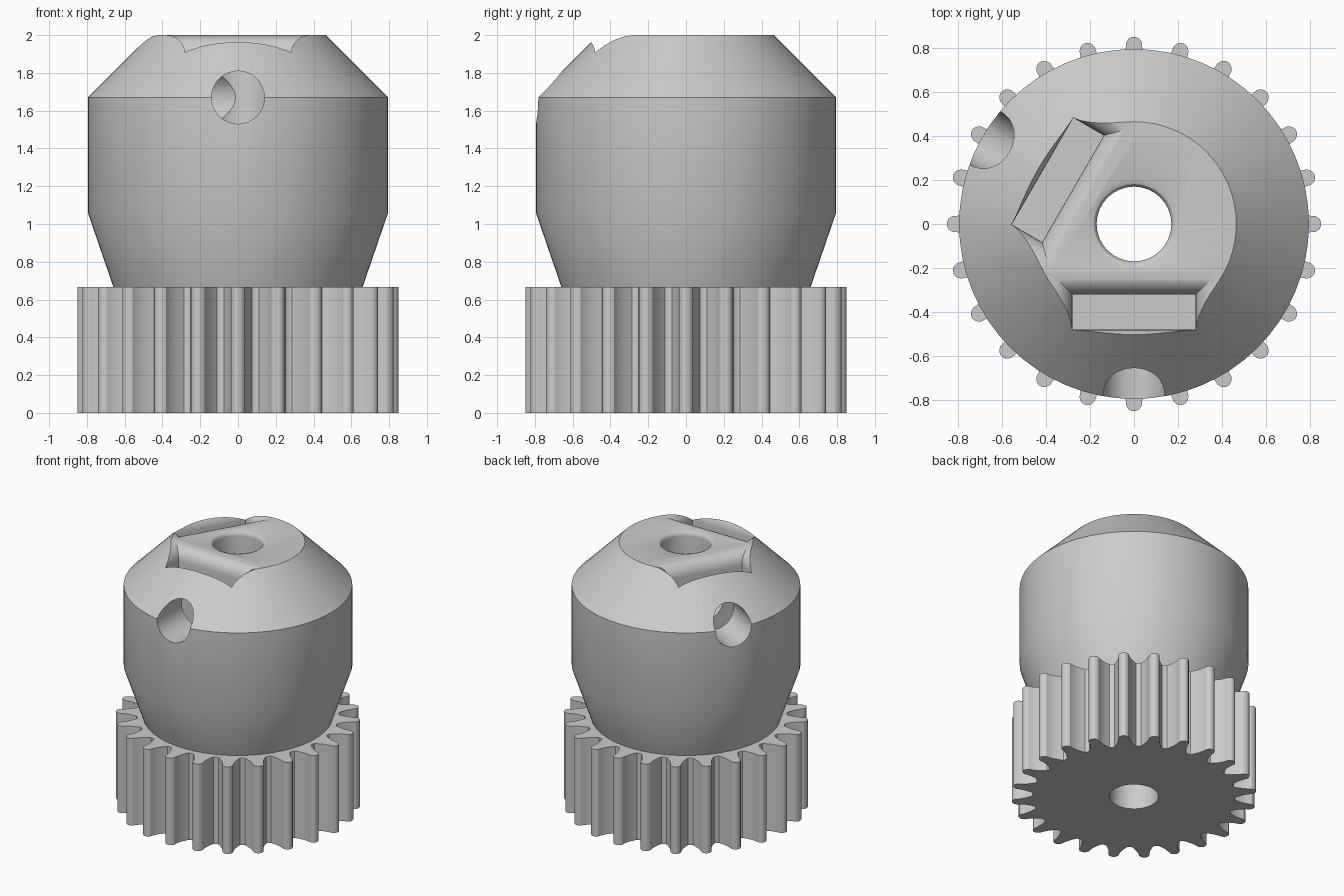
import bpy, bmesh
from math import sin, cos, pi, radians, sqrt
from mathutils import Matrix

cube = bpy.data.objects.get("Cube")
if cube:
    bpy.data.objects.remove(cube, do_unlink=True)

GEAR_TOP, HEIGHT = 0.667, 2.0
TEETH, SEGMENTS = 24, 64
BORE, SCREW, SCREW_Z = 0.17, 0.14, 1.67
FLARE = 0.10

metal = bpy.data.materials.new("plain_grey")
grey = (0.6, 0.6, 0.6, 1)
metal.diffuse_color = grey
metal.use_nodes = True
metal.node_tree.nodes["Principled BSDF"].inputs["Base Color"].default_value = grey


def stack(name, rings, matrix=Matrix()):
    """Closed solid from equally long rings of points, bottom to top."""
    bm = bmesh.new()
    loops = [[bm.verts.new(p) for p in ring] for ring in rings]
    n = len(loops[0])
    for low, high in zip(loops, loops[1:]):
        for i in range(n):
            j = (i + 1) % n
            bm.faces.new((low[i], low[j], high[j], high[i]))
    bm.faces.new(loops[0][::-1])
    bm.faces.new(loops[-1])
    bmesh.ops.recalc_face_normals(bm, faces=bm.faces)
    bm.transform(matrix)
    mesh = bpy.data.meshes.new(name)
    bm.to_mesh(mesh)
    bm.free()
    mesh.materials.append(metal)
    obj = bpy.data.objects.new(name, mesh)
    bpy.context.collection.objects.link(obj)
    return obj


def circle(r, z, n=SEGMENTS):
    return [(r * cos(2 * pi * i / n), r * sin(2 * pi * i / n), z) for i in range(n)]


def lathe(name, profile, matrix=Matrix(), n=SEGMENTS):
    return stack(name, [circle(r, z, n) for r, z in profile], matrix)


def combine(target, other, operation):
    mod = target.modifiers.new(operation, "BOOLEAN")
    mod.operation = operation
    mod.solver = "EXACT"
    mod.object = other
    graph = bpy.context.evaluated_depsgraph_get()
    mesh = bpy.data.meshes.new_from_object(target.evaluated_get(graph))
    target.modifiers.clear()
    target.data = mesh
    bpy.data.objects.remove(other, do_unlink=True)


def round_over(depth, radius):
    """Outward offset of a rounded entry at a depth below the top."""
    return radius - sqrt(max(0, radius ** 2 - (radius - depth) ** 2))


# Toothed wheel: half a tooth, mirrored and repeated
half = [(0.70, 7.5), (0.705, 6.0), (0.73, 4.7), (0.765, 3.4),
        (0.80, 2.7), (0.825, 2.5), (0.843, 1.6), (0.85, 0.6)]
tooth = [(r, -a) for r, a in half] + [(r, a) for r, a in half[:0:-1]]
outline = [(r, radians(a + k * 360 / TEETH)) for k in range(TEETH) for r, a in tooth]
pulley = stack("toothed_pulley", [[(r * cos(a), r * sin(a), z) for r, a in outline]
                                  for z in (0, GEAR_TOP)])

# Hub: tapered waist, cylinder and bevelled top
hub = lathe("hub", [(0.637, 0.6), (0.795, 1.06), (0.795, 1.67), (0.465, HEIGHT)])
combine(pulley, hub, "UNION")

# Shaft bore with a rounded upper rim
rim = 0.035
depths = [rim * i / 4 for i in range(4, -1, -1)]
bore_profile = [(BORE, -0.1)] + [(BORE + round_over(d, rim), HEIGHT - d) for d in depths]
bore_profile.append((BORE + rim, HEIGHT + 0.1))
combine(pulley, lathe("bore_cutter", bore_profile, n=32), "DIFFERENCE")


# Two clamping stations: nut slot with flared entry, and screw hole
def slot_ring(offset, z):
    x, inner, outer = 0.28 + offset, -0.32 + offset, -0.48 - offset
    return [(-x, outer, z), (x, outer, z), (x, inner, z), (-x, inner, z)]


for angle in (0, -120):
    turn = Matrix.Rotation(radians(angle), 4, "Z")
    rings = [slot_ring(0, 1.40)]
    for i in range(8, -1, -1):
        d = FLARE * (i / 8) ** 1.5
        rings.append(slot_ring(round_over(d, FLARE), HEIGHT - d))
    rings.append(slot_ring(FLARE, HEIGHT + 0.1))
    combine(pulley, stack("slot_cutter", rings, turn), "DIFFERENCE")
    lay = turn @ Matrix.Translation((0, 0, SCREW_Z)) @ Matrix.Rotation(pi / 2, 4, "X")
    combine(pulley, lathe("screw_cutter", [(SCREW, 0), (SCREW, 1)], lay, 32), "DIFFERENCE")

# Smooth shading with crisp edges
bpy.context.view_layer.objects.active = pulley
pulley.select_set(True)
bpy.ops.object.shade_smooth_by_angle(angle=radians(30))
